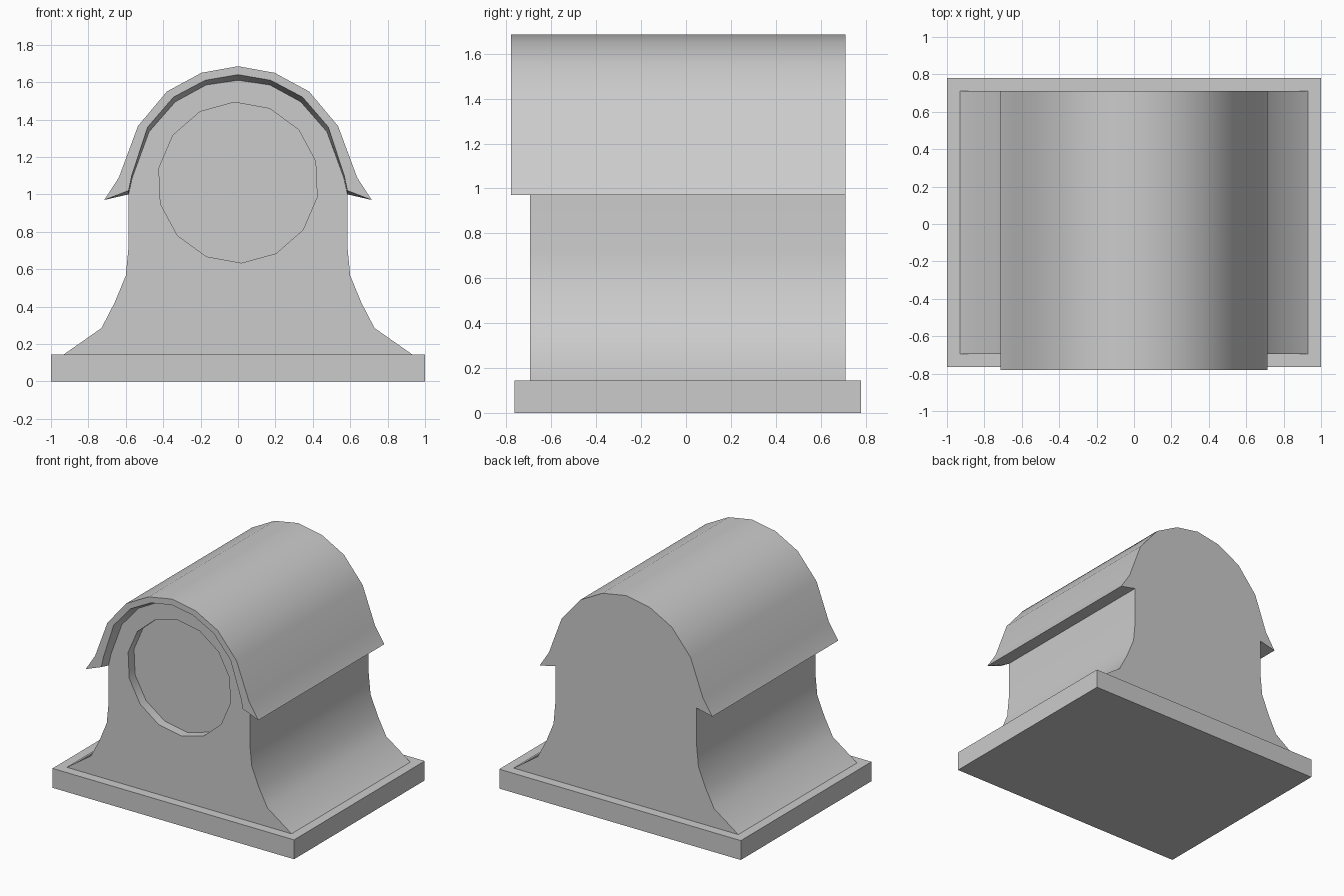
import bpy, bmesh, math

if "Cube" in bpy.data.objects:
    bpy.data.objects.remove(bpy.data.objects["Cube"])

# Half profiles (x, z), right side, bottom to top
LEG = [(0.93, 0.145), (0.73, 0.285), (0.66, 0.42), (0.60, 0.565), (0.585, 0.72), (0.585, 1.0)]
ARCH = [(0.585, 1.0), (0.565, 1.09), (0.475, 1.335), (0.335, 1.495), (0.17, 1.585), (0, 1.61)]
LIP = [(0.585, 1.02), (0.568, 1.10), (0.483, 1.36), (0.345, 1.52), (0.175, 1.61), (0, 1.64)]
HOOD = [(0.715, 0.97), (0.637, 1.09), (0.535, 1.365), (0.38, 1.55), (0.195, 1.65), (0, 1.685)]
Y_HOOD, Y_BODY, Y_BACK = -0.78, -0.695, 0.71


def full(half):
    """Mirror a half profile that ends on x = 0."""
    return half + [(-x, z) for x, z in reversed(half[:-1])]


def finish(bm, name):
    me = bpy.data.meshes.new(name)
    bmesh.ops.remove_doubles(bm, verts=bm.verts, dist=0.0005)
    bmesh.ops.recalc_face_normals(bm, faces=bm.faces)
    bm.to_mesh(me)
    bm.free()
    ob = bpy.data.objects.new(name, me)
    bpy.context.collection.objects.link(ob)
    return ob


def row(bm, pts, y):
    return [bm.verts.new((x, y, z)) for x, z in pts]


def strip(bm, a, ya, b, yb, closed=False):
    """Quads between two profiles with the same point count."""
    va, vb = row(bm, a, ya), row(bm, b, yb)
    n = len(a)
    for i in range(n if closed else n - 1):
        j = (i + 1) % n
        bm.faces.new((va[i], va[j], vb[j], vb[i]))


# Base slab
bm = bmesh.new()
slab = [(-1, 0), (1, 0), (1, 0.145), (-1, 0.145)]
strip(bm, slab, -0.765, slab, 0.78, closed=True)
for y in (-0.765, 0.78):
    bm.faces.new(row(bm, slab, y))
finish(bm, "base_slab")

# Hooded housing: outer hood, front rim, tapered lip
bm = bmesh.new()
hood, lip, arch = full(HOOD), full(LIP), full(ARCH)
strip(bm, hood, Y_HOOD, hood, Y_BACK)
strip(bm, hood, Y_HOOD, lip, Y_HOOD)
strip(bm, lip, Y_HOOD, arch, Y_BODY)

# Flared sides and hood undersides
for s in (1, -1):
    leg = [(s * x, z) for x, z in LEG]
    strip(bm, leg, Y_BODY, leg, Y_BACK)
    (tx, tz), (bx, bz), (lx, lz) = HOOD[0], ARCH[0], LIP[0]
    tf, tb, bb, bf, lf = [bm.verts.new(p) for p in (
        (s * tx, Y_HOOD, tz), (s * tx, Y_BACK, tz), (s * bx, Y_BACK, bz),
        (s * bx, Y_BODY, bz), (s * lx, Y_HOOD, lz))]
    bm.faces.new((tf, tb, bb, bf))
    bm.faces.new((tf, bf, lf))

# Flat back
left_leg = [(-x, z) for x, z in reversed(LEG)]
bm.faces.new(row(bm, LEG + hood + left_leg, Y_BACK))

# Front face with a 14-sided opening, then the recess wall and floor
circle = [(0.43 * math.cos(a), 1.063 + 0.43 * math.sin(a))
          for a in (math.radians(92.5) + i * math.tau / 14 for i in range(14))]
edges = []
for loop in (LEG[:-1] + arch + left_leg[1:], circle):
    vs = row(bm, loop, Y_BODY)
    edges += [bm.edges.new((vs[i - 1], vs[i])) for i in range(len(vs))]
bmesh.ops.triangle_fill(bm, edges=edges, use_beauty=True, use_dissolve=False, normal=(0, -1, 0))
strip(bm, circle, Y_BODY, circle, Y_BODY + 0.07, closed=True)
bm.faces.new(row(bm, circle, Y_BODY + 0.07))
housing = finish(bm, "hooded_housing")

# Smooth curves, crisp edges
bpy.context.view_layer.objects.active = housing
housing.select_set(True)
bpy.ops.object.shade_smooth_by_angle(angle=math.radians(35))
